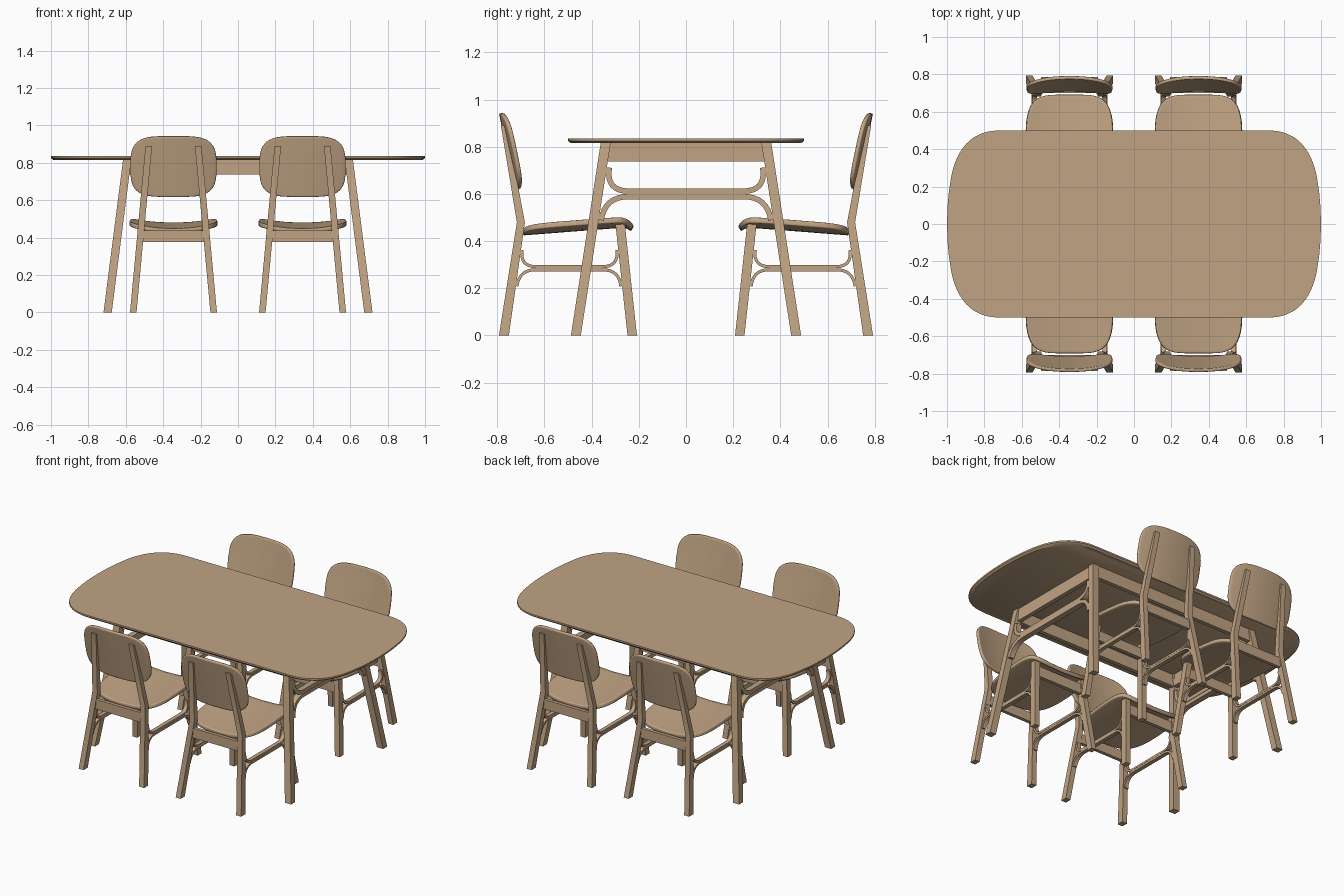
import bpy, bmesh, math
from mathutils import Vector, Matrix

if "Cube" in bpy.data.objects:
    bpy.data.objects.remove(bpy.data.objects["Cube"])

wood = bpy.data.materials.new("light_wood")
wood.diffuse_color = (0.53, 0.37, 0.23, 1)
wood.use_nodes = True
wood.node_tree.nodes["Principled BSDF"].inputs["Base Color"].default_value = wood.diffuse_color


def make(name, bm):
    bmesh.ops.recalc_face_normals(bm, faces=bm.faces)
    me = bpy.data.meshes.new(name)
    bm.to_mesh(me)
    bm.free()
    me.materials.append(wood)
    ob = bpy.data.objects.new(name, me)
    bpy.context.collection.objects.link(ob)
    return ob


def loft(name, rings):
    """Solid through closed rings of points, capped at both ends."""
    bm = bmesh.new()
    vs = [[bm.verts.new(p) for p in ring] for ring in rings]
    n = len(vs[0])
    for a, b in zip(vs, vs[1:]):
        for i in range(n):
            j = (i + 1) % n
            bm.faces.new((a[i], a[j], b[j], b[i]))
    bm.faces.new(vs[0])
    bm.faces.new(vs[-1])
    return make(name, bm)


def rect(x, y, z, hx, hy):
    return [(x - hx, y - hy, z), (x + hx, y - hy, z), (x + hx, y + hy, z), (x - hx, y + hy, z)]


def box(name, x, y, hx, hy, z0, z1):
    return loft(name, [rect(x, y, z0, hx, hy), rect(x, y, z1, hx, hy)])


def bent_strip(name, zs, up, r, t, w, left, right, xf):
    """Horizontal strip whose ends bend up or down along two slanted legs."""
    def end(leg, s):
        a = Vector((leg(zs + up * r) + s * t / 2, zs + up * r))
        c = Vector((leg(zs) + s * t / 2, zs))
        b = c + Vector((s * r, 0))
        return [a * (1 - k) ** 2 + c * 2 * k * (1 - k) + b * k * k for k in [i / 8 for i in range(9)]]
    path = end(left, 1) + end(right, -1)[::-1]
    rings = []
    for i, p in enumerate(path):
        d = (path[min(i + 1, len(path) - 1)] - path[max(i - 1, 0)]).normalized()
        n = Vector((-d.y, d.x)) * t / 2
        x = xf(p.y)
        a, b = p + n, p - n
        rings.append([(x - w / 2, *a), (x + w / 2, *a), (x + w / 2, *b), (x - w / 2, *b)])
    return loft(name, rings)


def shell(name, fn, thickness, n, seg=64):
    """Rounded-rectangle sheet of plywood, shaped by fn(u, v)."""
    bm = bmesh.new()
    centre = bm.verts.new(fn(0, 0))
    prev = None
    for r in (0.2, 0.4, 0.6, 0.75, 0.85, 0.93, 1):
        ring = []
        for i in range(seg):
            c, s = math.cos(math.tau * i / seg), math.sin(math.tau * i / seg)
            ring.append(bm.verts.new(fn(r * math.copysign(abs(c) ** (2 / n), c),
                                        r * math.copysign(abs(s) ** (2 / n), s))))
        for i in range(seg):
            j = (i + 1) % seg
            bm.faces.new((prev[i], ring[i], ring[j], prev[j]) if prev else (centre, ring[i], ring[j]))
        prev = ring
    ob = make(name, bm)
    m = ob.modifiers.new("thickness", 'SOLIDIFY')
    m.thickness, m.offset = thickness, 0
    b = ob.modifiers.new("soft_rim", 'BEVEL')
    b.width, b.segments, b.limit_method, b.angle_limit = 0.005, 2, 'ANGLE', math.radians(50)
    return ob


def line(z0, a, z1, b):
    return lambda z: a + (b - a) * (z - z0) / (z1 - z0)


# Tabletop: bowed ends, wide round corners, chamfered underside
P = [Vector(p) for p in ((0.978, 0.25), (0.95, 0.40), (0.87, 0.50), (0.72, 0.50))]
quarter = [Vector((1, 0)), Vector((0.997, 0.09)), Vector((0.99, 0.17))]
for i in range(13):
    k = i / 12
    quarter.append(P[0] * (1 - k) ** 3 + P[1] * 3 * k * (1 - k) ** 2 + P[2] * 3 * k * k * (1 - k) + P[3] * k ** 3)
half = quarter + [Vector((-p.x, p.y)) for p in quarter[::-1]]
outline = half + [Vector((p.x, -p.y)) for p in half[-2:0:-1]]


def top_ring(z, inset):
    return [(p.x * (1 - inset), p.y * (1 - 2 * inset), z) for p in outline]


loft("tabletop", [top_ring(0.815, 0.012), top_ring(0.825, 0), top_ring(0.835, 0)])

# Table legs, aprons and bent end stretchers
leg_x, leg_y = line(0, 0.697, 0.82, 0.592), line(0, 0.467, 0.82, 0.34)
for sx in (-1, 1):
    for sy in (-1, 1):
        loft("table_leg", [rect(sx * leg_x(z), sy * leg_y(z), z, 0.022, 0.021) for z in (0, 0.82)])
    box("end_apron", sx * 0.592, 0, 0.014, 0.335, 0.738, 0.818)
    for up in (1, -1):
        bent_strip("table_stretcher", 0.60 + up * 0.0115, up, 0.10, 0.023, 0.036,
                   lambda z: -leg_y(z) + 0.02, lambda z: leg_y(z) - 0.02, lambda z: sx * leg_x(z))
for sy in (-1, 1):
    box("long_apron", 0, sy * 0.345, 0.585, 0.013, 0.738, 0.818)

# One chair facing +y, built at x = 0
chair = []
side_x = line(0, 0.215, 0.89, 0.132)
rear_y, front_y = line(0, -0.772, 0.48, -0.70), line(0, -0.228, 0.48, -0.28)
for s in (-1, 1):
    chair.append(loft("chair_rear_leg", [rect(s * side_x(z), y, z, 0.0175, h) for z, y, h in
                                         ((0, -0.772, 0.021), (0.48, -0.70, 0.017), (0.89, -0.773, 0.012))]))
    chair.append(loft("chair_front_leg", [rect(s * side_x(z), front_y(z), z, 0.0175, 0.02) for z in (0, 0.475)]))
    for up in (1, -1):
        chair.append(bent_strip("chair_stretcher", 0.285 + up * 0.0065, up, 0.07, 0.013, 0.026,
                                lambda z: rear_y(z) + 0.017, lambda z: front_y(z) - 0.019,
                                lambda z: s * side_x(z)))
chair.append(box("rear_crossbar", 0, rear_y(0.405), 0.17, 0.011, 0.375, 0.437))
chair.append(box("front_crossbar", 0, front_y(0.405), 0.17, 0.011, 0.375, 0.44))


def seat_shape(u, v):
    lip = max(0, (v - 0.8) / 0.2)
    z = 0.478 + 0.018 * v - 0.024 * (1 - u * u) - 0.02 * lip * lip
    return (u * (0.235 - 0.032 * max(0, -v) ** 2), -0.459 + 0.232 * v, z)


def back_shape(u, v):
    return (u * (0.23 - 0.012 * v * v), -0.75 - 0.034 * v + 0.026 * u * u, 0.78 + 0.162 * v)


chair.append(shell("seat", seat_shape, 0.024, 5))
chair.append(shell("backrest", back_shape, 0.018, 4))

# Smooth shading with sharp edges kept
bpy.ops.object.select_all(action='SELECT')
bpy.context.view_layer.objects.active = chair[0]
bpy.ops.object.shade_smooth_by_angle(angle=math.radians(35))

# Place four chairs, two on each long side
for turn in (0, math.pi):
    for x in (-0.345, 0.345):
        place = Matrix.Rotation(turn, 4, 'Z') @ Matrix.Translation((x, 0, 0))
        for part in chair:
            ob = part.copy()
            bpy.context.collection.objects.link(ob)
            ob.matrix_world = place
for part in chair:
    bpy.data.objects.remove(part)
